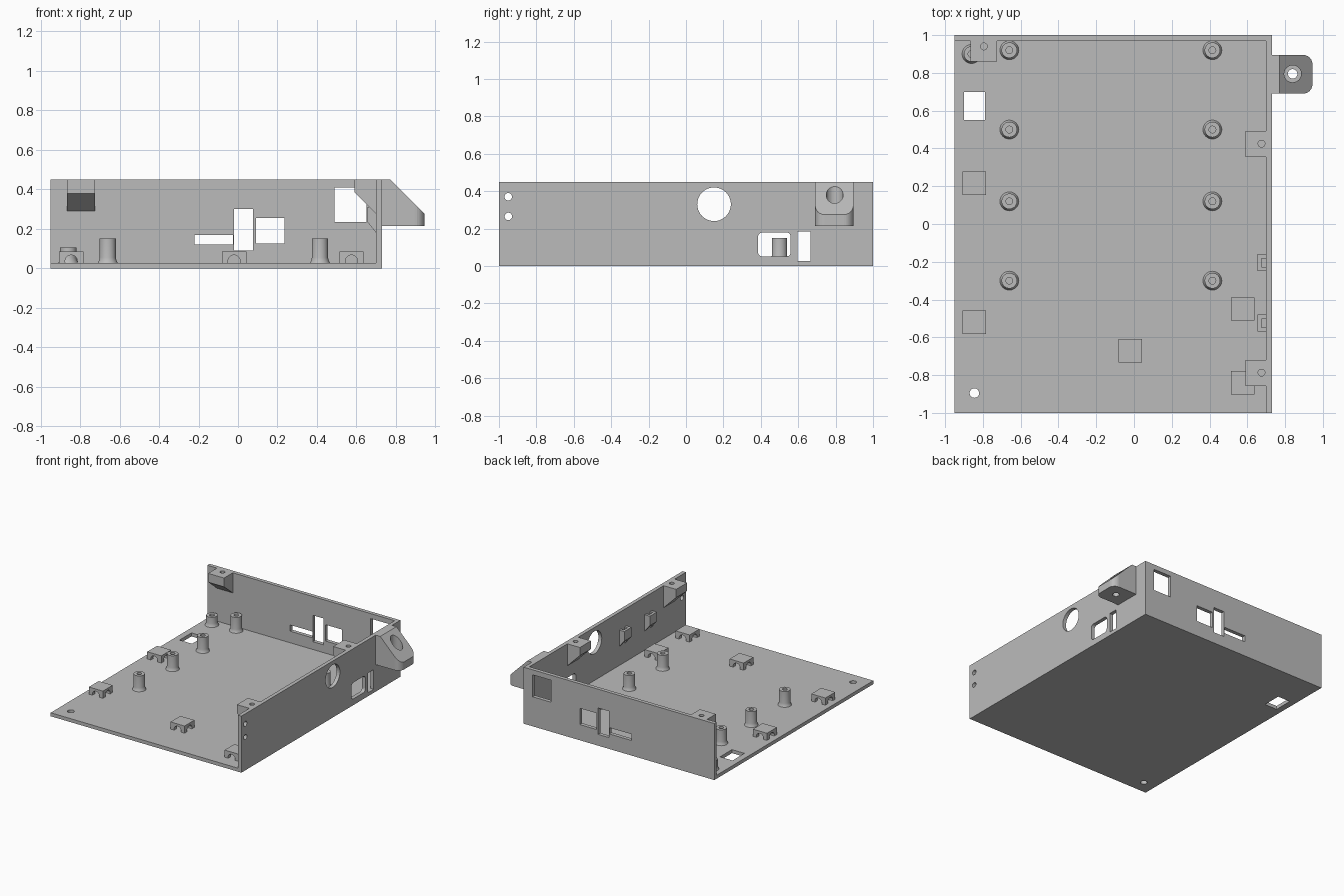
import bpy, bmesh, math
from mathutils import Matrix, Vector

if "Cube" in bpy.data.objects:
    bpy.data.objects.remove(bpy.data.objects["Cube"])

gray = bpy.data.materials.new("plain gray")
gray.use_nodes = True
COLOR = (0.5, 0.5, 0.5, 1)
gray.diffuse_color = COLOR
gray.node_tree.nodes["Principled BSDF"].inputs["Base Color"].default_value = COLOR

FLOOR, TOP = 0.028, 0.45
RIGHT, LEFT, INNER = 0.73, -0.95, 0.70


def finish(name, bm, smooth=False):
    bmesh.ops.recalc_face_normals(bm, faces=bm.faces)
    mesh = bpy.data.meshes.new(name)
    bm.to_mesh(mesh)
    bm.free()
    mesh.materials.append(gray)
    ob = bpy.data.objects.new(name, mesh)
    bpy.context.collection.objects.link(ob)
    if smooth:
        bpy.ops.object.select_all(action="DESELECT")
        ob.select_set(True)
        bpy.context.view_layer.objects.active = ob
        bpy.ops.object.shade_smooth_by_angle(angle=math.radians(35))
    return ob


def box(bm, x, y, z):
    """Add a box given its (low, high) range on each axis."""
    lo, hi = zip(x, y, z)
    size = [b - a for a, b in zip(lo, hi)]
    mid = [(a + b) / 2 for a, b in zip(lo, hi)]
    m = Matrix.Translation(mid) @ Matrix.Diagonal(size).to_4x4()
    return bmesh.ops.create_cube(bm, size=1, matrix=m)["verts"]


def rod(bm, center, radius, length, axis="Z"):
    turn = Vector((0, 0, 1)).rotation_difference(
        Vector([float(axis == a) for a in "XYZ"])).to_matrix().to_4x4()
    bmesh.ops.create_cone(bm, cap_ends=True, segments=40, radius1=radius, radius2=radius,
                          depth=length, matrix=Matrix.Translation(center) @ turn)


def prism(bm, profile, offset):
    """Extrude a closed list of 3D points along an offset."""
    face = bm.faces.new([bm.verts.new(p) for p in profile])
    out = bmesh.ops.extrude_face_region(bm, geom=[face])
    verts = [g for g in out["geom"] if isinstance(g, bmesh.types.BMVert)]
    bmesh.ops.translate(bm, vec=offset, verts=verts)


def cut(ob, cutter_bm):
    cutter = finish(ob.name + "_cutter", cutter_bm)
    cutter.hide_render = True
    cutter.hide_set(True)
    cutter.display_type = "WIRE"
    mod = ob.modifiers.new("holes", "BOOLEAN")
    mod.object = cutter
    mod.operation = "DIFFERENCE"
    mod.solver = "EXACT"
    mod.use_self = True


# Floor plate with a cable opening and a corner screw hole
bm = bmesh.new()
box(bm, (LEFT, RIGHT), (-1, 1), (0, FLOOR))
floor = finish("floor_plate", bm)
bm = bmesh.new()
box(bm, (-0.9, -0.79), (0.55, 0.70), (-0.1, 0.1))
rod(bm, (-0.845, -0.895, 0), 0.025, 0.2)
cut(floor, bm)

# Back wall with connector openings
bm = bmesh.new()
box(bm, (LEFT, RIGHT), (0.97, 1), (FLOOR, TOP))
back = finish("back_wall", bm)
bm = bmesh.new()
for x, z in [((-0.22, -0.025), (0.12, 0.17)), ((-0.02, 0.075), (0.09, 0.30)),
             ((0.09, 0.235), (0.125, 0.255)), ((0.49, 0.65), (0.235, 0.41))]:
    box(bm, x, (0.9, 1.1), z)
cut(back, bm)

# Side wall with a round port, a rounded window, a slot and two screw holes
bm = bmesh.new()
box(bm, (INNER, RIGHT), (-1, 0.97), (FLOOR, TOP))
side = finish("side_wall", bm)
bm = bmesh.new()
rod(bm, (0.715, 0.15, 0.33), 0.09, 0.2, "X")
for z in (0.265, 0.37):
    rod(bm, (0.715, -0.95, z), 0.02, 0.2, "X")
box(bm, (0.65, 0.8), (0.595, 0.665), (0.02, 0.185))
window = box(bm, (0.65, 0.8), (0.385, 0.56), (0.05, 0.18))
edges = {e for v in window for e in v.link_edges
         if abs(e.verts[0].co.x - e.verts[1].co.x) > 0.1}
bmesh.ops.bevel(bm, geom=list(edges), offset=0.025, segments=5, affect="EDGES", profile=0.5)
cut(side, bm)

# Mounting lug with sloped top, rounded outer corners and a counterbored hole
bm = bmesh.new()
prism(bm, [(RIGHT, 0.69, 0.215), (RIGHT, 0.69, TOP), (0.77, 0.69, TOP),
           (0.945, 0.69, 0.275), (0.945, 0.69, 0.215)], (0, 0.205, 0))
lug = finish("mounting_lug", bm)
bm = bmesh.new()
outline = box(bm, (0.6, 0.945), (0.69, 0.895), (0.1, 0.6))
corners = {e for v in outline for e in v.link_edges
           if all(p.co.x > 0.9 for p in e.verts)
           and abs(e.verts[0].co.z - e.verts[1].co.z) > 0.1}
bmesh.ops.bevel(bm, geom=list(corners), offset=0.05, segments=6, affect="EDGES", profile=0.5)
rounder = finish("lug_outline_helper", bm)
rounder.hide_render = True
rounder.hide_set(True)
mod = lug.modifiers.new("round corners", "BOOLEAN")
mod.object, mod.operation, mod.solver = rounder, "INTERSECT", "EXACT"
bm = bmesh.new()
rod(bm, (0.84, 0.795, 0.25), 0.025, 0.3)
rod(bm, (0.84, 0.795, 0.42), 0.045, 0.3)
cut(lug, bm)

# Lid screw blocks with 45 degree undersides
for name, y in (("rear", 0.355), ("front", -0.857)):
    bm = bmesh.new()
    prism(bm, [(INNER, y, TOP), (0.59, y, TOP), (0.59, y, 0.385), (INNER, y, 0.275)], (0, 0.138, 0))
    block = finish(name + "_side_screw_block", bm)
    bm = bmesh.new()
    rod(bm, (0.675, y + 0.07, 0.42), 0.018, 0.12)
    cut(block, bm)
bm = bmesh.new()
prism(bm, [(-0.865, 0.97, TOP), (-0.865, 0.86, TOP), (-0.865, 0.86, 0.38), (-0.865, 0.97, 0.29)],
      (0.14, 0, 0))
block = finish("back_screw_block", bm)
bm = bmesh.new()
rod(bm, (-0.795, 0.94, 0.42), 0.018, 0.12)
cut(block, bm)

# Cable tie loops on the side wall
for name, y in (("rear", -0.25), ("front", -0.57)):
    bm = bmesh.new()
    prism(bm, [(INNER, y, 0.31), (0.655, y, 0.31), (0.655, y, 0.235), (INNER, y, 0.18)], (0, 0.09, 0))
    loop = finish(name + "_tie_loop", bm)
    bm = bmesh.new()
    box(bm, (0.675, 0.71), (y + 0.022, y + 0.068), (0.1, 0.4))
    cut(loop, bm)


# Hollow standoffs with flared feet
def standoff(name, x, y, top):
    bm = bmesh.new()
    profile = [(0.018, FLOOR), (0.05, FLOOR), (0.044, 0.04), (0.041, 0.055), (0.041, top), (0.018, top)]
    verts = [bm.verts.new((r, 0, z)) for r, z in profile]
    edges = [bm.edges.new((a, b)) for a, b in zip(verts, verts[1:] + verts[:1])]
    bmesh.ops.spin(bm, geom=verts + edges, axis=(0, 0, 1), cent=(0, 0, 0),
                   angle=math.tau, steps=32, use_merge=False)
    bmesh.ops.remove_doubles(bm, verts=bm.verts, dist=0.0005)
    finish(name, bm, smooth=True).location = (x, y, 0)


for x in (-0.66, 0.415):
    for y in (-0.3, 0.12, 0.5, 0.92):
        standoff("board_standoff", x, y, 0.15)
standoff("corner_standoff", -0.86, 0.9, 0.105)

# Four-legged cable tie saddles, arched both ways
for x, y in [(-0.845, 0.215), (-0.845, -0.52), (0.575, -0.45), (-0.02, -0.67), (0.575, -0.84)]:
    bm = bmesh.new()
    box(bm, (x - 0.062, x + 0.062), (y - 0.062, y + 0.062), (FLOOR, 0.085))
    saddle = finish("tie_saddle", bm)
    bm = bmesh.new()
    for axis in "XY":
        rod(bm, (x, y, 0.036), 0.031, 0.3, axis)
    cut(saddle, bm)
